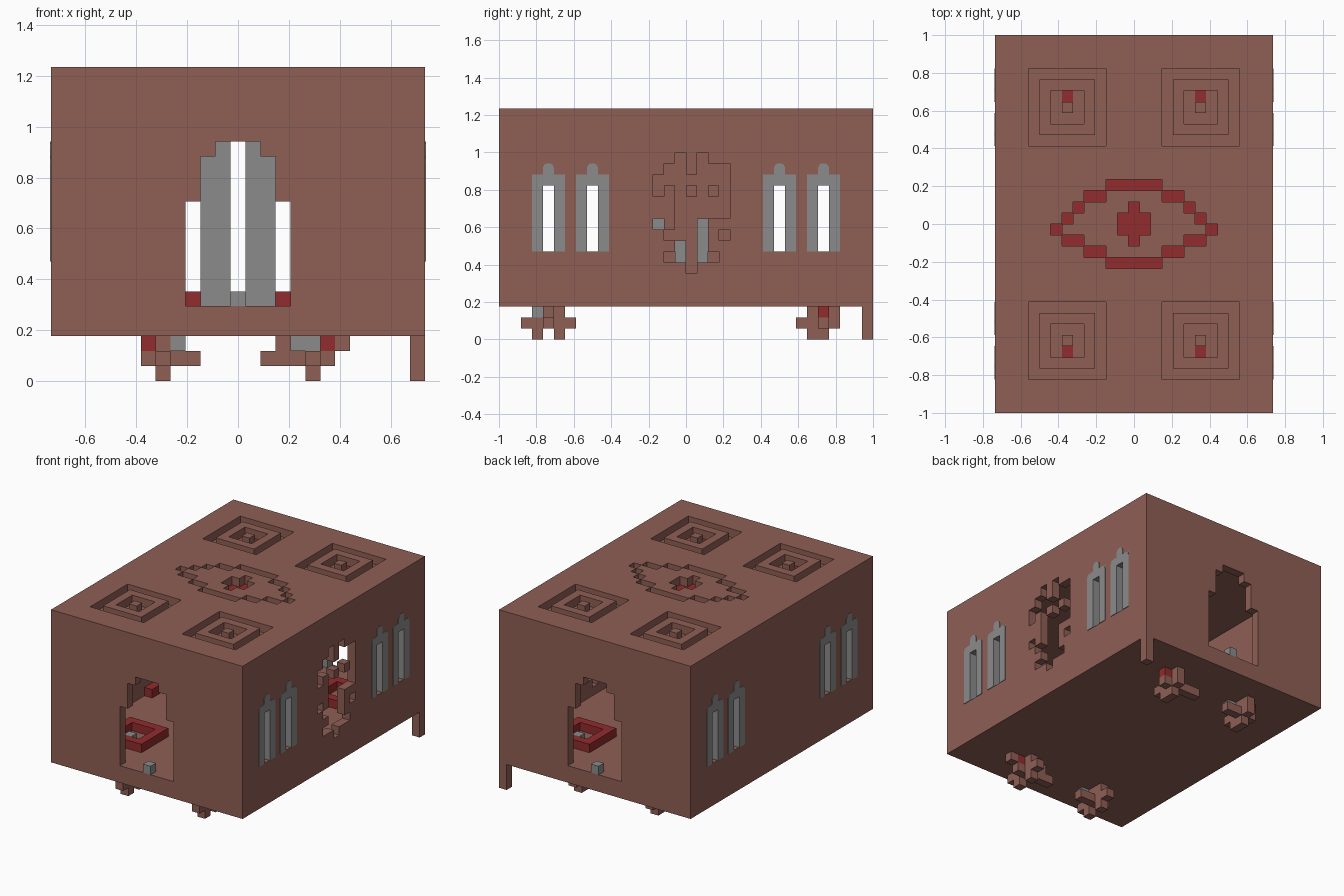
import bpy, bmesh
from mathutils import Vector

if "Cube" in bpy.data.objects:
    bpy.data.objects.remove(bpy.data.objects["Cube"], do_unlink=True)

V = 1 / 17                      # block size
NX, NY, NZ, MID = 25, 34, 21, 12
FLOOR = 5


def material(name, rgb):
    m = bpy.data.materials.new(name)
    m.use_nodes = True
    m.diffuse_color = (*rgb, 1)
    m.node_tree.nodes["Principled BSDF"].inputs["Base Color"].default_value = (*rgb, 1)
    return m


brown = material("brown_clay", (0.275, 0.115, 0.091))
grey = material("grey_stone", (0.26, 0.26, 0.26))
red = material("dark_red", (0.285, 0.025, 0.027))


def block(xs, ys, zs):
    return {(i, j, k) for i in xs for j in ys for k in zs}


def span(a, b):
    return range(a, b + 1)


def add_object(name, bm, mat):
    me = bpy.data.meshes.new(name)
    bm.to_mesh(me)
    bm.free()
    me.materials.append(mat)
    ob = bpy.data.objects.new(name, me)
    bpy.context.scene.collection.objects.link(ob)


parts = {}                      # name -> (material, cells)


def part(name, mat, cells):
    """Register a part; it replaces any earlier part in the same cells."""
    for _, other in parts.values():
        other -= cells
    parts[name] = (mat, set(cells))


# Hollow hall: thick floor and roof, one-block walls
shell = block(range(NX), range(NY), range(3, NZ))
shell -= block(span(1, NX - 2), span(1, NY - 2), range(FLOOR, NZ - 2))

# Stepped doorways in both ends
for half, low, high in ((3, 5, 11), (2, 12, 14), (1, 15, 15)):
    shell -= block(span(MID - half, MID + half), (0, NY - 1), span(low, high))

# Pierced emblem in one side wall, top row first
emblem = ("..#.#..", ".##.###", "#######", "#.#.#.#", "..#####", "..#####",
          "#.###..", ".####.#", "..###..", ".#####.", "...#...")
for r, row in enumerate(emblem):
    shell -= {(NX - 1, 14 + c, 16 - r) for c, ch in enumerate(row) if ch == "#"}

# Eye pattern: block distances from the middle in each row
eye_rows = {3: (0, 1, 2), 2: (3, 4), 1: (0, 5), 0: (0, 1, 6), -1: (0, 1, 7),
            -2: (0, 5, 6), -3: (3, 4), -4: (0, 1, 2)}
eye = {(MID + s * d, 17 + r) for r, ds in eye_rows.items() for d in ds for s in (-1, 1)}
shell -= {(i, j, NZ - 1) for i, j in eye}

# Concentric square grooves in the roof
centres = [(i, j) for i in (6, 18) for j in (6, 27)]


def ring(ci, cj, r):
    return {(i, j) for i in span(ci - r, ci + r) for j in span(cj - r, cj + r)
            if max(abs(i - ci), abs(j - cj)) == r}


for ci, cj in centres:
    for r in (1, 3):
        shell -= {(i, j, NZ - 1) for i, j in ring(ci, cj, r)}

# Window openings
windows = (4, 8, 25, 29)
shell -= block((0, NX - 1), windows, span(8, 13))
part("hall_walls", brown, shell)

# Stone lining of the windows
lining = set()
for j in windows:
    lining |= block((0, NX - 1), span(j - 1, j + 1), span(8, 14))
    lining -= block((0, NX - 1), (j,), span(8, 13))
part("window_lining", grey, lining)

# Red inlays at the bottom of the roof carving, and on the floor
outward = [(ci, cj + (1 if cj > 17 else -1)) for ci, cj in centres]
part("roof_eye_inlay", red, {(i, j, NZ - 2) for i, j in eye})
part("roof_square_inlay", red, {(i, j, NZ - 2) for i, j in outward})
part("floor_eye", red, {(i, j, FLOOR) for i, j in eye})
trays = set()
for ci, cj in centres:
    trays |= {(i, j, FLOOR) for i, j in ring(ci, cj, 2)}
part("floor_trays", red, trays)
part("tray_stones", grey, {(i, j, FLOOR) for i, j in outward})

# Inner columns, doorstep stones and wall shrine
columns = set()
for a in (10, 21):
    columns |= block((10, 11, 13, 14), span(a, a + 2), range(FLOOR, NZ - 2))
part("columns", grey, columns)
part("doorsteps", grey, block((MID,), (0, NY - 1), (FLOOR,)))
part("wall_shrine", grey, block((1,), (16,), span(7, 8))
     | block((1,), (18,), span(7, 10)) | block((1,), (14,), (10,)))
part("shrine_lamp", red, block((1,), (16, 17), (FLOOR,)))

# Corner leg
part("corner_leg", brown, block((NX - 1,), (NY - 1,), range(3)))


# Clustered feet under the floor
def foot(name, low, high, stem, red_i, grey_is, row, j0, j1, stems):
    body = block(span(low, high), (row,), (1,)) | block((stem,), span(j0, j1), (1,))
    body |= block((stem,), stems, (0,)) | block((stem,), (row - 1, row, row + 1), (2,))
    part(name + "_foot", brown, body)
    part(name + "_foot_stone", grey, block(grey_is, (row - 1,), (2,)))
    part(name + "_foot_inlay", red, block((red_i,), (row,), (2,)))


foot("front_right", 6, 9, 7, 6, (8,), 4, 2, 6, (3, 5))
foot("front_left", 14, 18, 17, 18, (16, 17), 4, 2, 6, (3, 5))
foot("back_right", 6, 9, 7, 6, (8,), 29, 27, 30, (28, 29))
foot("back_left", 14, 18, 17, 18, (16,), 29, 27, 30, (28, 29))
part("front_left_foot_ends", brown, block((15, 19), (4,), (2,)))

# Turn cells into meshes, keeping only the exposed faces
solid = set().union(*(c for _, c in parts.values()))
for name, (mat, cells) in parts.items():
    bm = bmesh.new()
    verts = {}

    def vert(p):
        if p not in verts:
            verts[p] = bm.verts.new(((p[0] - NX / 2) * V, (p[1] - NY / 2) * V, p[2] * V))
        return verts[p]

    for cell in sorted(cells):
        for axis in range(3):
            u, w = (axis + 1) % 3, (axis + 2) % 3
            for side in (0, 1):
                n = list(cell)
                n[axis] += 2 * side - 1
                if tuple(n) in solid:
                    continue
                quad = []
                for a, b in ((0, 0), (1, 0), (1, 1), (0, 1)):
                    p = list(cell)
                    p[axis] += side
                    p[u] += a
                    p[w] += b
                    quad.append(vert(tuple(p)))
                bm.faces.new(quad if side else quad[::-1])
    add_object(name, bm, mat)

# Round-topped window surrounds as thin plates
half = [(0.5, 8), (1.5, 8), (1.5, 14.6), (1.4, 14.88), (1.1, 15), (0.5, 15),
        (0.5, 15.6), (0.4, 15.87), (0.2, 16)]
outline = half + [(-y, z) for y, z in reversed(half)] + [(-0.5, 14), (0.5, 14)]
for side, label in ((1, "left"), (-1, "right")):
    for n, j in enumerate(windows):
        bm = bmesh.new()
        x = side * NX / 2 * V
        face = bm.faces.new([bm.verts.new((x, (j - 16.5 + y) * V, z * V)) for y, z in outline])
        new = bmesh.ops.extrude_face_region(bm, geom=[face])["geom"]
        bmesh.ops.translate(bm, vec=Vector((side * 0.004, 0, 0)),
                            verts=[g for g in new if isinstance(g, bmesh.types.BMVert)])
        bmesh.ops.recalc_face_normals(bm, faces=bm.faces)
        add_object(f"{label}_window_surround_{n + 1}", bm, grey)
